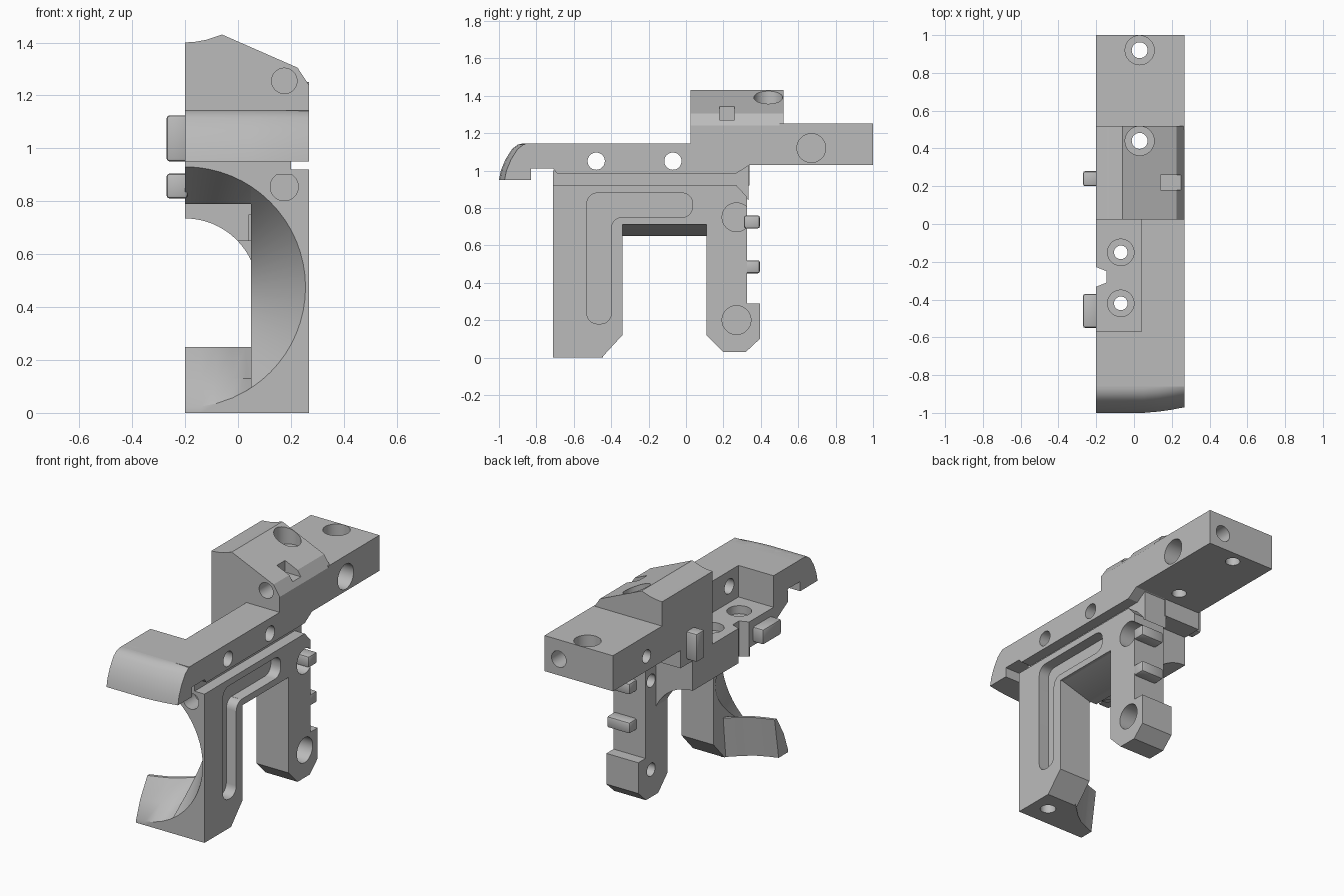
import bpy, bmesh, math
from mathutils import Vector, Matrix

cube = bpy.data.objects.get("Cube")
if cube:
    bpy.data.objects.remove(cube, do_unlink=True)

grey = bpy.data.materials.new("plain grey")
grey.use_nodes = True
grey.diffuse_color = (0.5, 0.5, 0.5, 1)
grey.node_tree.nodes["Principled BSDF"].inputs["Base Color"].default_value = (0.5, 0.5, 0.5, 1)

LEFT, RIGHT, INNER = -0.2, 0.268, 0.05


def to_object(bm, name):
    bmesh.ops.recalc_face_normals(bm, faces=bm.faces)
    mesh = bpy.data.meshes.new(name)
    bm.to_mesh(mesh)
    bm.free()
    mesh.materials.append(grey)
    ob = bpy.data.objects.new(name, mesh)
    bpy.context.collection.objects.link(ob)
    return ob


def loft(name, sections, bevel=0.0, segments=1, only_axis=None):
    """Skin matching closed sections and cap both ends."""
    bm = bmesh.new()
    rings = [[bm.verts.new(p) for p in s] for s in sections]
    n = len(rings[0])
    for a, b in zip(rings, rings[1:]):
        for i in range(n):
            j = (i + 1) % n
            bm.faces.new((a[i], a[j], b[j], b[i]))
    bm.faces.new(rings[0])
    bm.faces.new(rings[-1])
    bmesh.ops.recalc_face_normals(bm, faces=bm.faces)
    if bevel:
        edges = list(bm.edges)
        if only_axis is not None:
            edges = [e for e in edges if abs((e.verts[0].co - e.verts[1].co).normalized()[only_axis]) > 0.99]
        bmesh.ops.bevel(bm, geom=edges, offset=bevel, segments=segments, profile=0.5, affect='EDGES')
    return to_object(bm, name)


def prism_x(name, yz, x0, x1, **kw):
    return loft(name, [[(x, y, z) for y, z in yz] for x in (x0, x1)], **kw)


def prism_y(name, xz, y0, y1):
    return loft(name, [[(x, y, z) for x, z in xz] for y in (y0, y1)])


def box(name, x, y, z, **kw):
    return prism_x(name, [(y[0], z[0]), (y[1], z[0]), (y[1], z[1]), (y[0], z[1])], x[0], x[1], **kw)


def rod(p0, p1, r0, r1=None):
    """Round cutter between two points."""
    p0, p1 = Vector(p0), Vector(p1)
    d = p1 - p0
    bm = bmesh.new()
    mat = Matrix.Translation((p0 + p1) / 2) @ d.to_track_quat('Z', 'Y').to_matrix().to_4x4()
    bmesh.ops.create_cone(bm, cap_ends=True, segments=64, radius1=r0,
                          radius2=r0 if r1 is None else r1, depth=d.length, matrix=mat)
    ob = to_object(bm, "cutter")
    ob.hide_render = True
    return ob


def carve(ob, cutters):
    for c in cutters:
        m = ob.modifiers.new("cut", 'BOOLEAN')
        m.operation, m.solver, m.object = 'DIFFERENCE', 'EXACT', c
    bpy.context.view_layer.update()
    ev = ob.evaluated_get(bpy.context.evaluated_depsgraph_get())
    mesh = bpy.data.meshes.new_from_object(ev)
    ob.modifiers.clear()
    ob.data = mesh


# Long upper slab with the hook underside
slab = prism_x("upper_slab", [
    (-0.86, 1.145), (-0.86, 1.01), (-0.71, 1.01), (-0.69, 0.985), (0.27, 0.985), (0.34, 1.03),
    (1.0, 1.03), (1.0, 1.25), (0.5, 1.25), (0.5, 1.145)], LEFT, RIGHT)

# Curved nose, swept slightly back towards the outer side
nose_yz = [(-1.0, 0.95), (-0.99, 1.0), (-0.965, 1.06), (-0.93, 1.115), (-0.9, 1.138), (-0.87, 1.145)]
loft("curved_nose", [
    [(x, y + s, z) for y, z in nose_yz] +
    [(x, -0.8, 1.145), (x, -0.8, 1.01), (x, -0.83, 1.01), (x, -0.83, 0.95)]
    for x, s in ((LEFT, 0), (0.05, 0), (0.13, 0.007), (0.2, 0.017), (RIGHT, 0.03))])

# Raised block with a sloped roof
block = prism_y("raised_block", [
    (LEFT, 1.05), (RIGHT, 1.05), (RIGHT, 1.24), (0.225, 1.305), (-0.06, 1.43),
    (-0.12, 1.41), (-0.16, 1.403), (LEFT, 1.4)], 0.025, 0.52)

# Core under the slab and its stepped underside
core = prism_x("inner_core", [
    (-0.71, 1.0), (-0.71, 0.79), (-0.34, 0.79), (-0.34, 0.65), (0.115, 0.65), (0.115, 0.55),
    (0.22, 0.55), (0.22, 0.92), (0.34, 0.92), (0.34, 1.04), (0.2, 1.04), (0.2, 1.0)], LEFT, INNER)
neck = prism_x("groove_neck", [
    (-0.71, 0.9), (0.27, 0.9), (0.335, 0.84), (0.335, 1.035), (0.25, 1.0), (-0.71, 1.0)], 0.04, 0.2)

# Outer frame with front leg, bridge and back leg
frame = prism_x("leg_frame", [
    (-0.71, 0), (-0.45, 0), (-0.34, 0.12), (-0.34, 0.71), (0.11, 0.71), (0.11, 0.12),
    (0.2, 0.03), (0.32, 0.03), (0.395, 0.1), (0.395, 0.29), (0.325, 0.29), (0.325, 0.86),
    (0.27, 0.92), (-0.71, 0.92)], INNER, RIGHT)
prism_y("bridge_slope", [(0.04, 0.65), (INNER, 0.65), (0.255, 0.712), (0.255, 0.75), (0.04, 0.75)], -0.35, 0.12)
for height in (0.45, 0.69):
    box("back_tab", (0.11, RIGHT), (0.31, 0.395), (height, height + 0.07), bevel=0.012, segments=2)

# Curved foot reaching inward from the front leg, thinning towards its tip
loft("curved_foot", [
    [(x, -0.71, 0), (x, -0.71, 0.475 - math.sqrt(0.455 ** 2 - (x + 0.2) ** 2)), (x, -0.67 + s * 0.6, 0.13),
     (x, -0.6 + s, 0.25), (x, -0.58 + s, 0.25), (x, -0.62 + s * 1.1, 0)]
    for x, s in ((LEFT, 0), (-0.14, 0.02), (-0.08, 0.045), (-0.02, 0.085), (0.03, 0.13), (0.07, 0.16))])

# Side pegs
box("back_peg", (-0.27, -0.19), (0.2, 0.28), (0.95, 1.125), bevel=0.012, segments=2)
box("front_peg", (-0.27, -0.19), (-0.55, -0.37), (0.81, 0.905), bevel=0.012, segments=2)

# Cutters: bowl, arch, pocket and slots
bowl = rod((LEFT, -0.73, 0.475), (LEFT, -0.33, 0.475), 0.467, 0.232)
arch = rod((LEFT, -0.45, 0.46), (LEFT, 0.6, 0.46), 0.275)
pocket = box("cutter", (-0.3, 0.04), (-0.57, 0.025), (0.95, 1.3))
side_notch = loft("cutter", [[(-0.22, -0.34, z), (-0.145, -0.31, z), (-0.145, -0.25, z), (-0.22, -0.22, z)]
                             for z in (0.5, 1.0)])
l_slot = prism_x("cutter", [
    (-0.53, 0.18), (-0.4, 0.18), (-0.4, 0.75), (0.035, 0.75), (0.035, 0.88), (-0.53, 0.88)],
    0.2, 0.3, bevel=0.055, segments=5, only_axis=0)
roof_notch = box("cutter", (0.14, 0.25), (0.18, 0.26), (1.27, 1.5))

# Cutters: screw holes
side_holes = [rod((-0.4, y, 1.05), (0.4, y, 1.05), 0.046) for y in (-0.48, -0.07)]
top_holes = []
for y, floor in ((0.44, 1.31), (0.92, 1.15)):
    top_holes += [rod((0.03, y, floor), (0.03, y, 1.6), 0.077), rod((0.03, y, 0.9), (0.03, y, 1.6), 0.042)]
shelf_holes = []
for y in (-0.15, -0.42):
    shelf_holes += [rod((-0.07, y, 0.9), (-0.07, y, 1.0), 0.07), rod((-0.07, y, 0.5), (-0.07, y, 1.0), 0.036)]
leg_holes = []
for z in (0.2, 0.75):
    leg_holes += [rod((0.15, 0.27, z), (0.3, 0.27, z), 0.077), rod((0, 0.27, z), (0.12, 0.27, z), 0.04)]
leg_holes += [rod((0.175, -0.75, 0.855), (0.175, -0.6, 0.855), 0.053),
              rod((0.16, -0.58, -0.05), (0.16, -0.58, 0.12), 0.045)]
slab_holes = [rod((0.14, 0.67, 1.12), (0.3, 0.67, 1.12), 0.077), rod((-0.3, 0.67, 1.12), (-0.1, 0.67, 1.12), 0.04),
              rod((0.17, 1.05, 1.13), (0.17, 0.87, 1.13), 0.05)]
block_hole = rod((0.175, -0.05, 1.255), (0.175, 0.15, 1.255), 0.048)

carve(slab, [pocket] + side_holes + top_holes + slab_holes)
carve(block, top_holes + [roof_notch, block_hole])
carve(core, [bowl, arch, pocket, side_notch] + shelf_holes)
carve(neck, [bowl] + side_holes)
carve(frame, [bowl, l_slot] + leg_holes)

# Tidy up and shade
for ob in [o for o in bpy.data.objects if o.name.startswith("cutter")]:
    bpy.data.objects.remove(ob, do_unlink=True)
for ob in bpy.context.collection.objects:
    if ob.type == 'MESH':
        ob.select_set(True)
        bpy.context.view_layer.objects.active = ob
bpy.ops.object.shade_smooth_by_angle(angle=math.radians(25))
